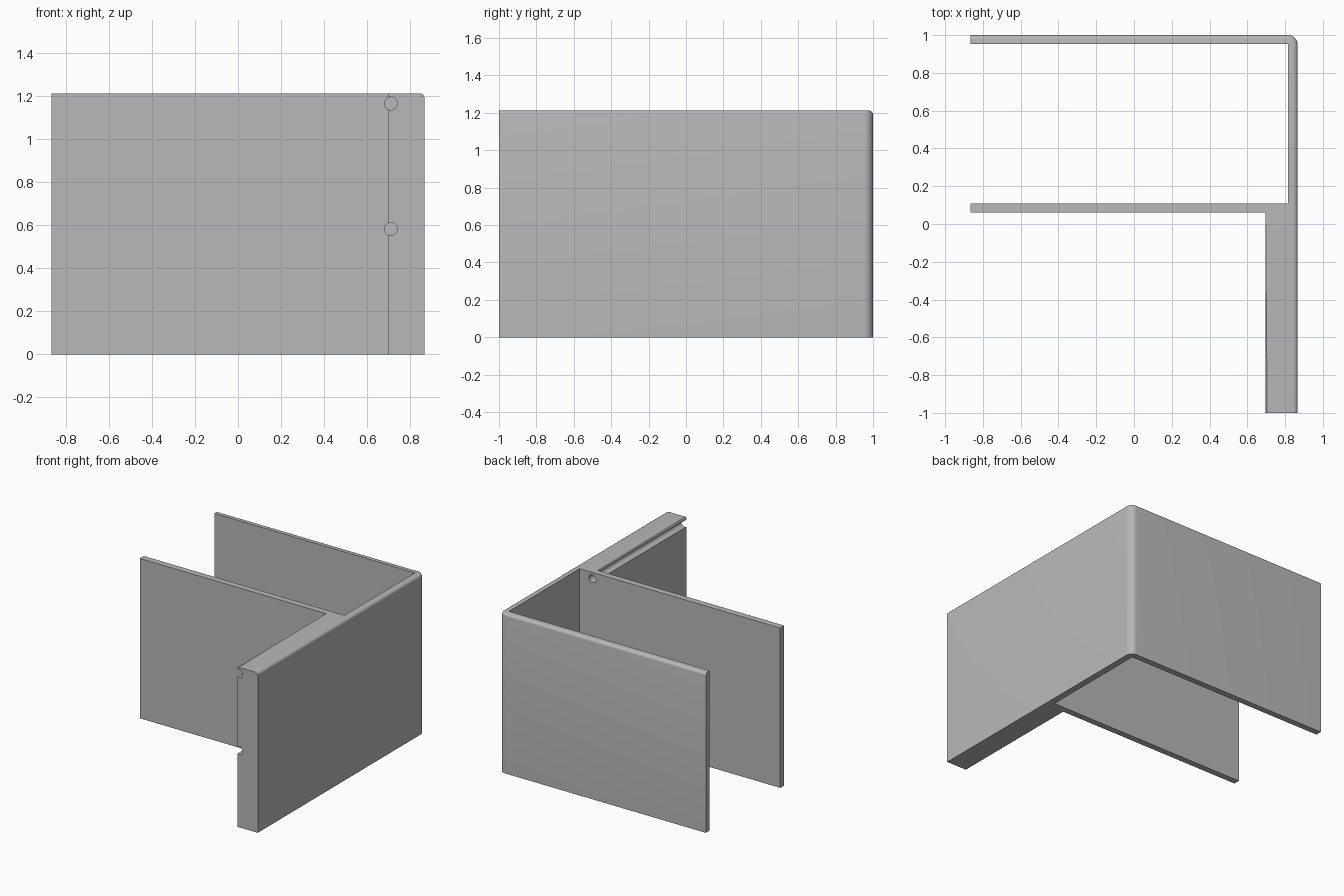
import bpy, bmesh, math

if "Cube" in bpy.data.objects:
    bpy.data.objects.remove(bpy.data.objects["Cube"], do_unlink=True)

X, Y, H = 0.866, 1.0, 1.212      # half width, half depth, height
BLOCK, THIN = 0.697, 0.816       # inner faces of the thick and thin side walls
MID_FRONT, MID_BACK, REAR = 0.06, 0.108, 0.953

grey = bpy.data.materials.new("plain grey")
grey.use_nodes = True
colour = (0.48, 0.48, 0.48, 1)
grey.diffuse_color = colour
grey.node_tree.nodes["Principled BSDF"].inputs["Base Color"].default_value = colour


def near(a, b):
    return abs(a - b) < 1e-4


# Extruded footprint: thick side wall, middle panel, thin side wall, rear panel
outline = [(BLOCK, -Y), (X, -Y), (X, Y), (-X, Y), (-X, REAR), (THIN, REAR),
           (THIN, MID_BACK), (-X, MID_BACK), (-X, MID_FRONT), (BLOCK, MID_FRONT)]
bm = bmesh.new()
base = bm.faces.new([bm.verts.new((x, y, 0)) for x, y in outline])
top = bmesh.ops.extrude_face_region(bm, geom=[base])
bmesh.ops.translate(bm, vec=(0, 0, H),
                    verts=[v for v in top["geom"] if isinstance(v, bmesh.types.BMVert)])
bmesh.ops.recalc_face_normals(bm, faces=bm.faces)

# Rounded outer vertical corner
corner = [e for e in bm.edges if all(near(v.co.x, X) and near(v.co.y, Y) for v in e.verts)]
bmesh.ops.bevel(bm, geom=corner, offset=0.05, offset_type='OFFSET', segments=8,
                profile=0.5, affect='EDGES')


# Rounded top rim along the outside, and a softened lip over the groove
def top_edges(test):
    return [e for e in bm.edges if all(near(v.co.z, H) and test(v.co) for v in e.verts)]


def outer(c):
    return near(c.x, X) or near(c.y, Y) or (c.x > X - 0.051 and c.y > Y - 0.0465)


bmesh.ops.bevel(bm, geom=top_edges(outer), offset=0.022, offset_type='OFFSET',
                segments=4, profile=0.5, affect='EDGES')
bmesh.ops.bevel(bm, geom=top_edges(lambda c: near(c.x, BLOCK)), offset=0.008,
                offset_type='OFFSET', segments=3, profile=0.5, affect='EDGES')

mesh = bpy.data.meshes.new("wall_bracket")
bm.to_mesh(mesh)
bm.free()
bracket = bpy.data.objects.new("wall_bracket", mesh)
bpy.context.collection.objects.link(bracket)
mesh.materials.append(grey)

# Round channels along the thick wall and through the middle panel
for name, z in (("upper_channel", 1.165), ("lower_channel", 0.583)):
    bpy.ops.mesh.primitive_cylinder_add(vertices=32, radius=0.03, depth=1.5,
                                        location=(0.71, -0.5, z),
                                        rotation=(math.pi / 2, 0, 0))
    cutter = bpy.context.object
    cutter.name = name + "_cutter"
    cutter.hide_render = True
    cutter.data.materials.append(grey)
    cut = bracket.modifiers.new(name, 'BOOLEAN')
    cut.operation = 'DIFFERENCE'
    cut.solver = 'EXACT'
    cut.object = cutter
    bpy.context.view_layer.objects.active = bracket
    bpy.ops.object.modifier_apply(modifier=name)
    bpy.data.objects.remove(cutter, do_unlink=True)

bpy.ops.object.select_all(action='DESELECT')
bracket.select_set(True)
bpy.context.view_layer.objects.active = bracket
bpy.ops.object.shade_smooth_by_angle(angle=math.radians(30))
